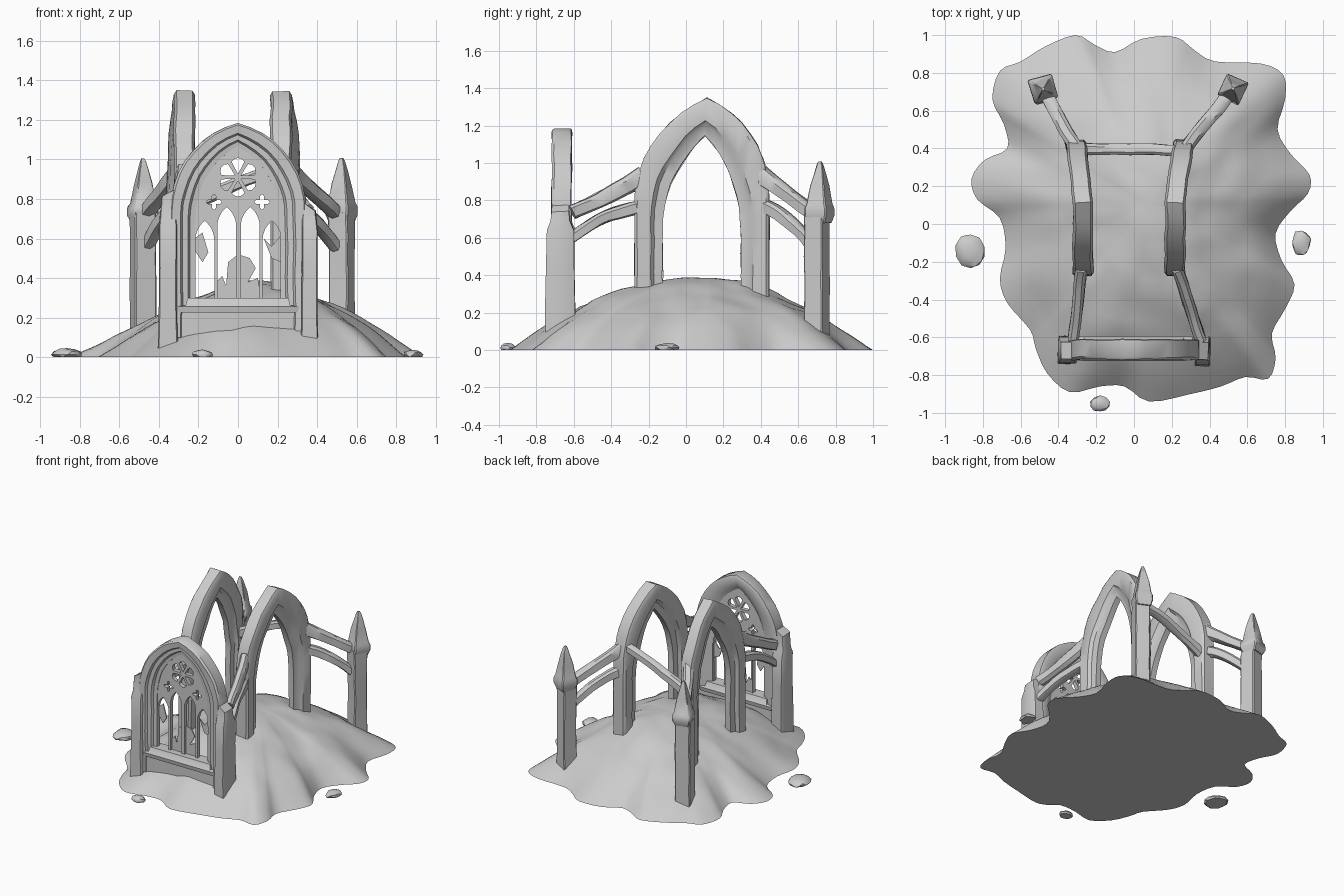
import bpy, bmesh, math
from mathutils import Vector, Matrix, noise

if "Cube" in bpy.data.objects:
    bpy.data.objects.remove(bpy.data.objects["Cube"])

stone = bpy.data.materials.new("grey stone")
stone.diffuse_color = (0.6, 0.6, 0.6, 1)
stone.use_nodes = True
stone.node_tree.nodes["Principled BSDF"].inputs["Base Color"].default_value = stone.diffuse_color


def finish(name, bm, wear=0.0, angle=40):
    """Weather the mesh slightly, fix normals and link it."""
    if wear:
        for v in bm.verts:
            v.co += noise.noise_vector(v.co * 7) * wear
    bmesh.ops.recalc_face_normals(bm, faces=bm.faces)
    me = bpy.data.meshes.new(name)
    bm.to_mesh(me)
    bm.free()
    me.materials.append(stone)
    ob = bpy.data.objects.new(name, me)
    bpy.context.collection.objects.link(ob)
    bpy.ops.object.select_all(action='DESELECT')
    ob.select_set(True)
    bpy.context.view_layer.objects.active = ob
    bpy.ops.object.shade_smooth_by_angle(angle=math.radians(angle))
    return ob


def loft(name, rings, wear=0.0, angle=40):
    """Skin equal-length closed rings of points and cap both ends."""
    bm = bmesh.new()
    vs = [[bm.verts.new(p) for p in r] for r in rings]
    n = len(vs[0])
    for a, b in zip(vs, vs[1:]):
        for i in range(n):
            j = (i + 1) % n
            bm.faces.new((a[i], a[j], b[j], b[i]))
    bm.faces.new(vs[0])
    bm.faces.new(vs[-1])
    return finish(name, bm, wear, angle)


def gothic(a, base, spring, apex, legs=4, n=9):
    """Pointed arch outline from left foot over the apex to the right foot."""
    h = apex - spring
    R = (a * a + h * h) / (2 * a)
    end = math.atan2(h, R - a)
    half = [(a, base + (spring - base) * i / legs) for i in range(legs)]
    half += [(a - R + R * math.cos(end * i / n), spring + R * math.sin(end * i / n)) for i in range(n + 1)]
    return [(-x, z) for x, z in half] + half[-2::-1]


def arch(name, inner, outer, section, place, wear):
    rings = []
    for (xi, zi), (xo, zo) in zip(gothic(*inner), gothic(*outer)):
        rings.append([place(xi + (xo - xi) * u, v, zi + (zo - zi) * u) for u, v in section])
    return loft(name, rings, wear)


def block(name, x, y, levels, rot=0.0, wear=0.008, tip=0, bevel=.12):
    """Pier with chamfered corners from (z, width, depth) levels."""
    rings = []
    m = Matrix.Rotation(rot, 3, 'Z')
    b = 1 - bevel
    for i, (z, w, d) in enumerate(levels):
        ring = []
        for sx, sy in ((-b, -1), (b, -1), (1, -b), (1, b), (b, 1), (-b, 1), (-1, b), (-1, -b)):
            p = m @ Vector((sx * w / 2, sy * d / 2, 0)) + Vector((x, y, z))
            if i == len(levels) - 1:
                p.z += sx * tip
            ring.append(p)
        rings.append(ring)
    return loft(name, rings, wear)


def strut(name, p0, p1, bulge, w, h, flare=0.0):
    """Curved stone rib between two points."""
    p0, p1 = Vector(p0), Vector(p1)
    d = p1 - p0
    side = Vector((-d.y, d.x, 0)).normalized() * w / 2
    up = d.normalized().cross(side.normalized())
    if up.z < 0:
        up = -up
    rings = []
    for i in range(9):
        t = i / 8
        c = p0 + d * t + Vector((0, 0, bulge * 4 * t * (1 - t)))
        hh = (h + flare * (1 - t) ** 2) / 2
        rings.append([c + side - up * hh * .7, c + side + up * hh * .6, c + side * .5 + up * hh,
                      c - side * .5 + up * hh, c - side + up * hh * .6, c - side - up * hh * .7,
                      c - up * hh])
    return loft(name, rings, 0.008)


# --- rocky mound -----------------------------------------------------------
outline = [(-.71, .81), (-.60, .86), (-.47, .94), (-.31, 1.0), (-.21, .95), (-.10, .91), (.04, .98),
           (.22, .99), (.32, .92), (.43, .86), (.67, .85), (.79, .79), (.80, .66), (.76, .50), (.83, .37),
           (.93, .26), (.92, .16), (.83, .07), (.75, -.05), (.78, -.19), (.85, -.32), (.80, -.45),
           (.73, -.58), (.75, -.71), (.71, -.82), (.59, -.81), (.46, -.86), (.30, -.90), (.08, -.94),
           (-.05, -.86), (-.18, -.86), (-.34, -.89), (-.46, -.79), (-.52, -.66), (-.55, -.56),
           (-.67, -.42), (-.71, -.29), (-.68, -.13), (-.71, .03), (-.83, .13), (-.86, .24),
           (-.79, .34), (-.67, .40), (-.69, .53), (-.75, .66)]
pts = [Vector((x, y, 0)) for x, y in outline]
rim = []
for i in range(len(pts)):
    a, b, c, d = (pts[(i + k) % len(pts)] for k in (-1, 0, 1, 2))
    for t in (0, 1 / 3, 2 / 3):
        rim.append(.5 * (2 * b + (c - a) * t + (2 * a - 5 * b + 4 * c - d) * t * t
                         + (3 * b - a - 3 * c + d) * t ** 3))
mid = Vector((.08, .1, 0))
N = len(rim)
rad = [(p - mid).length for p in rim]
soft = [sum(rad[(i + k) % N] for k in range(-6, 7)) / 13 for i in range(N)]
bm = bmesh.new()
prev = None
RINGS = 18
for k in range(RINGS, 0, -1):
    t = k / RINGS
    ring = []
    for i, p in enumerate(rim):
        # inner rings follow a softened outline so only the rim is scalloped
        u = (p - mid) / rad[i]
        q = mid + u * t * (soft[i] + (rad[i] - soft[i]) * t ** 3)
        power = 1.8 + .4 * max(0, -u.y) ** 2
        z = .385 * (1 - t ** power) * (1 + .45 * min(q.x, 0))
        z += (noise.noise(q * 3.5) * .05 + noise.noise(q * 8) * .025) * 2 * t * (1 - t)
        z = max(z, .006) if k < RINGS else 0
        ring.append(bm.verts.new((q.x, q.y, z)))
    if prev:
        for i in range(N):
            j = (i + 1) % N
            bm.faces.new((prev[i], prev[j], ring[j], ring[i]))
    else:
        bm.faces.new(ring)
    prev = ring
top = bm.verts.new((mid.x, mid.y, .385))
for i in range(N):
    bm.faces.new((prev[i], prev[(i + 1) % N], top))
finish("mound", bm, 0, 50)

# --- loose rocks -----------------------------------------------------------
for x, y, rx, ry, h in ((-.865, -.145, .08, .09, .042), (.885, -.10, .05, .068, .03), (-.18, -.953, .054, .042, .03)):
    bm = bmesh.new()
    bmesh.ops.create_icosphere(bm, subdivisions=2, radius=1)
    for v in bm.verts:
        v.co *= 1 + .2 * noise.noise(v.co * 1.5 + Vector((x * 9, y * 9, 0)))
        v.co = Vector((x + v.co.x * rx, y + v.co.y * ry, max(0, .012 + v.co.z * h * .8)))
    finish("loose_rock", bm, 0, 30)

# --- two side arches -------------------------------------------------------
moulding = [(0, -.022), (.3, -.028), (.42, -.05), (.9, -.055), (1, -.042),
            (1, .042), (.9, .055), (.42, .05), (.3, .028), (0, .022)]
for x0, bend, side in ((-.27, -.11, "left"), (.218, .13, "right")):
    arch(side + "_arch", (.21, .15, .64, 1.145), (.36, .15, .80, 1.345), moulding,
         lambda p, v, z: Vector((x0 + v + bend * max(p, 0), .085 + p + .06 * max(0, z - .85), z)), .009)

# --- flying buttresses -----------------------------------------------------
for side, rear, pin, front, corner in (("left", -.305, (-.46, .68), -.28, -.32), ("right", .265, (.49, .67), .23, .35)):
    strut(side + "_front_upper_rib", (front, -.23, .93), (corner, -.61, .735), -.01, .06, .075, .03)
    strut(side + "_front_lower_rib", (front, -.24, .76), (corner, -.61, .60), .035, .06, .06, .02)
    strut(side + "_rear_upper_rib", (rear, .39, .94), (*pin, .735), .0, .07, .07, .03)
    strut(side + "_rear_lower_rib", (rear, .40, .77), (*pin, .56), .035, .06, .065, .02)
strut("cross_rib", (-.29, .40, .74), (.25, .39, .96), .02, .06, .06, .02)

# --- rear pinnacles --------------------------------------------------------
for side, x, y, rot, s in (("left", -.48, .70, .28, 1.0), ("right", .525, .70, -.42, .95)):
    block(side + "_pinnacle_shaft", x, y, [(z, .112 * s, .112 * s) for z in (.03, .2, .35, .5, .62, .73)], rot)
    block(side + "_pinnacle_cap", x, y + .015,
          [(.68, .10, .10), (.72, .132 * s, .132 * s), (.76, .13 * s, .13 * s), (.78, .108, .108),
           (.88, .078, .078), (.95, .046, .046), (.99, .026, .026), (1.005, .014, .014)], rot, .005)

# --- front window frame ----------------------------------------------------
WY = -.66
frame = [(0, -.016), (.2, -.02), (.28, -.036), (.5, -.038), (.58, -.055), (.92, -.058), (1, -.045),
         (1, .045), (.92, .05), (.5, .045), (.28, .035), (0, .016)]
arch("window_frame", (.215, .1, .70, 1.065), (.345, .1, .74, 1.185), frame,
     lambda p, v, z: Vector((p, WY + v, z)), .006)
block("left_front_pier", -.355, -.665, [(.04, .10, .15), (.2, .095, .15), (.45, .09, .14), (.66, .09, .135),
                                        (.7, .085, .10), (.83, .07, .09)], 0, .008, .02)
block("right_front_pier", .362, -.67, [(.04, .085, .16), (.2, .08, .16), (.45, .08, .15), (.64, .08, .145),
                                       (.69, .075, .10), (.76, .06, .09)], 0, .008, -.02)
block("window_base_wall", 0, WY, [(.05, .60, .09), (.24, .60, .09)], 0, 0, 0, .05)
block("window_sill", 0, WY, [(.225, .60, .12), (.255, .62, .13), (.262, .53, .12), (.30, .51, .09)], 0, 0, 0, .05)


# --- window tracery: pierced stone sheet -----------------------------------
def sheet(name, loops, half_depth, y):
    cu = bpy.data.curves.new(name, 'CURVE')
    cu.dimensions = '2D'
    cu.fill_mode = 'BOTH'
    cu.extrude = half_depth
    for loop in loops:
        sp = cu.splines.new('POLY')
        sp.points.add(len(loop) - 1)
        for p, (x, z) in zip(sp.points, loop):
            p.co = (x, z, 0, 1)
        sp.use_cyclic_u = True
    ob = bpy.data.objects.new(name, cu)
    bpy.context.collection.objects.link(ob)
    ob.matrix_world = Matrix.Translation((0, y, 0)) @ Matrix.Rotation(math.pi / 2, 4, 'X')
    bpy.ops.object.select_all(action='DESELECT')
    ob.select_set(True)
    bpy.context.view_layer.objects.active = ob
    bpy.ops.object.convert(target='MESH')
    ob = bpy.context.object
    ob.data.materials.clear()
    ob.data.materials.append(stone)
    bpy.ops.object.shade_smooth_by_angle(angle=math.radians(35))


def polar(cx, cz, radius, n=40):
    return [(cx + radius(a) * math.cos(a), cz + radius(a) * math.sin(a))
            for a in (2 * math.pi * i / n for i in range(n))]


loops = [gothic(.225, .28, .70, 1.075)]
for x, apex in ((-.168, .69), (-.057, .76), (.062, .76), (.172, .69)):
    loops.append([(x + p, z) for p, z in gothic(.048, .295, apex - .10, apex, 1, 5)])
for x in (-.122, .122):
    loops.append(polar(x, .785, lambda a: .027 + .012 * math.cos(4 * a)))
for k in range(6):
    a = math.pi / 6 + k * math.pi / 3
    petal = [(.018, 0), (.055, -.021), (.078, -.032), (.092, -.02), (.098, 0),
             (.092, .02), (.078, .032), (.055, .021)]
    loops.append([(u * math.cos(a) - v * math.sin(a), .91 + u * math.sin(a) + v * math.cos(a)) for u, v in petal])
sheet("tracery", loops, .016, WY + .005)

# broken pane remnants caught between the mullions
sheet("broken_panes", [
    [(-.22, .60), (-.18, .63), (-.15, .53), (-.18, .48), (-.22, .54)],
    [(-.11, .29), (-.11, .38), (-.08, .41), (-.06, .36), (-.05, .48), (0, .52), (.06, .50), (.09, .45),
     (.05, .38), (.10, .40), (.12, .29)],
    [(.13, .60), (.17, .56), (.22, .62), (.22, .48), (.17, .50)]], .004, WY + .01)
